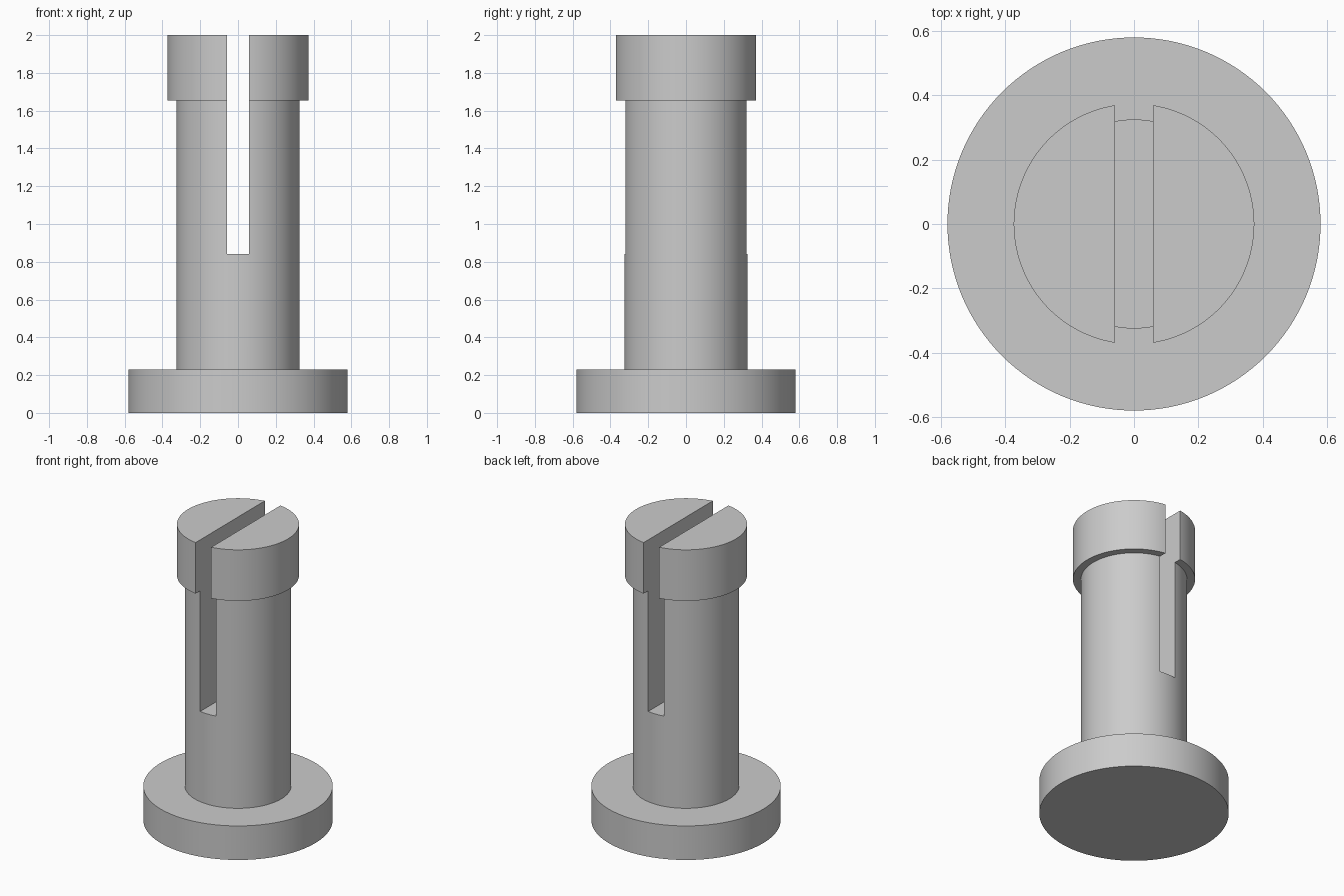
import bpy
import bmesh
import math

cube = bpy.data.objects.get("Cube")
if cube:
    bpy.data.objects.remove(cube, do_unlink=True)

SEGMENTS = 128
HEIGHT = 2.0
SLOT_WIDTH, SLOT_FLOOR = 0.117, 0.84

grey = bpy.data.materials.new("plain grey")
grey.use_nodes = True
grey.diffuse_color = (0.6, 0.6, 0.6, 1)
grey.node_tree.nodes["Principled BSDF"].inputs["Base Color"].default_value = grey.diffuse_color


def add_object(name, bm):
    mesh = bpy.data.meshes.new(name)
    bmesh.ops.recalc_face_normals(bm, faces=bm.faces)
    bm.to_mesh(mesh)
    bm.free()
    obj = bpy.data.objects.new(name, mesh)
    bpy.context.collection.objects.link(obj)
    mesh.materials.append(grey)
    return obj


# Pin: a flanged foot, a shaft and a wider head, turned as one solid
profile = [(0.58, 0), (0.58, 0.23), (0.325, 0.23),
           (0.325, 1.655), (0.374, 1.655), (0.374, HEIGHT)]
bm = bmesh.new()
rings = []
for radius, z in profile:
    angles = [math.tau * i / SEGMENTS for i in range(SEGMENTS)]
    rings.append([bm.verts.new((radius * math.cos(a), radius * math.sin(a), z))
                  for a in angles])
for low, high in zip(rings, rings[1:]):
    for i in range(SEGMENTS):
        j = (i + 1) % SEGMENTS
        bm.faces.new((low[i], low[j], high[j], high[i]))
bm.faces.new(rings[0][::-1])
bm.faces.new(rings[-1])
pin = add_object("slotted_pin", bm)

# Slot: a box cut through the head and down the shaft, front to back
bm = bmesh.new()
bmesh.ops.create_cube(bm, size=1)
top = HEIGHT + 0.2
bmesh.ops.scale(bm, verts=bm.verts, vec=(SLOT_WIDTH, 2, top - SLOT_FLOOR))
bmesh.ops.translate(bm, verts=bm.verts, vec=(0, 0, (top + SLOT_FLOOR) / 2))
cutter = add_object("slot_cutter", bm)
cutter.hide_render = True

cut = pin.modifiers.new("slot", 'BOOLEAN')
cut.operation = 'DIFFERENCE'
cut.solver = 'EXACT'
cut.object = cutter

bpy.ops.object.select_all(action='DESELECT')
pin.select_set(True)
bpy.context.view_layer.objects.active = pin
bpy.ops.object.modifier_apply(modifier=cut.name)
bpy.data.objects.remove(cutter, do_unlink=True)

# Smooth round walls with crisp edges
bpy.ops.object.shade_smooth_by_angle(angle=math.radians(30))
